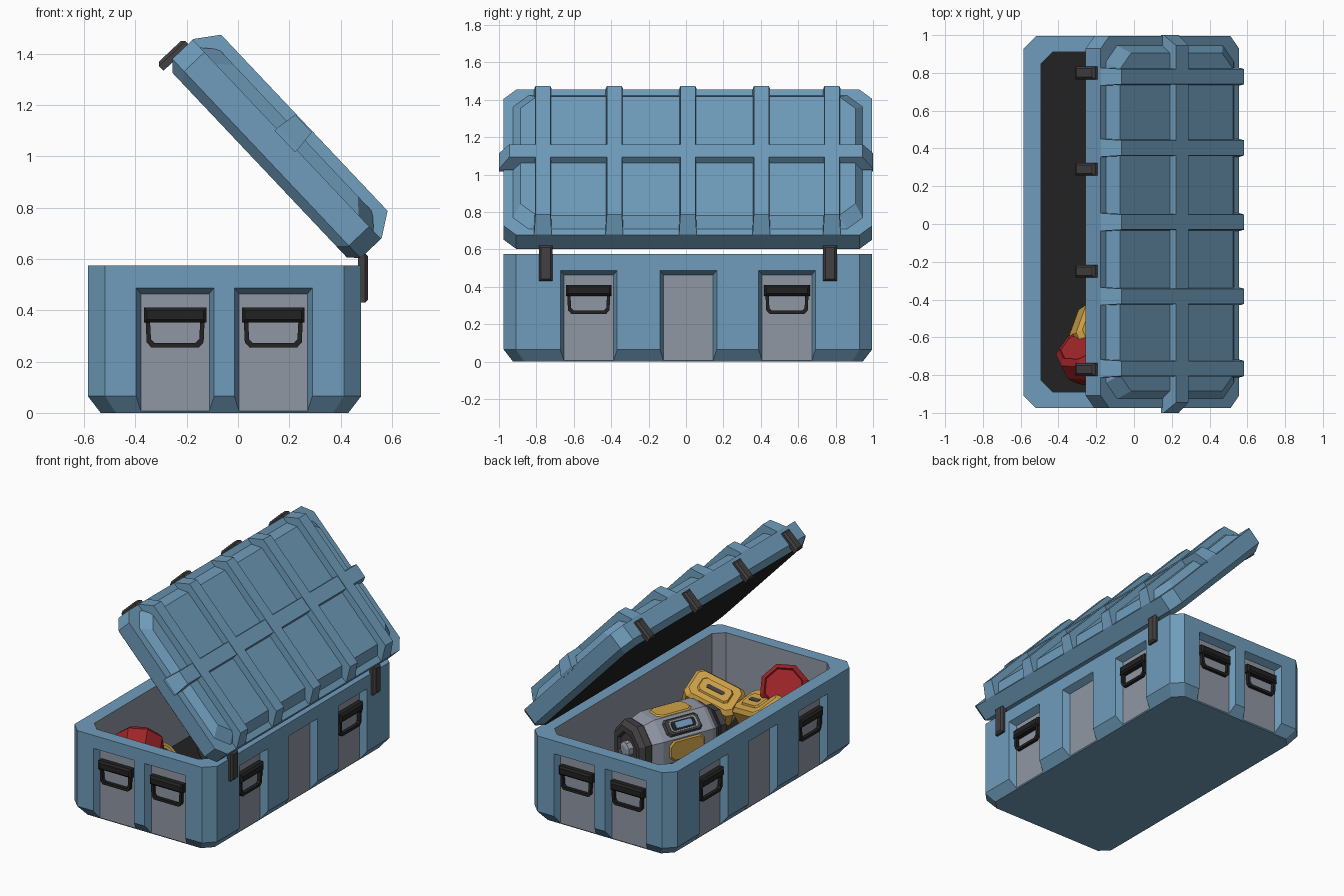
import bpy, bmesh, math
from mathutils import Matrix, Vector, Euler

if "Cube" in bpy.data.objects:
    bpy.data.objects.remove(bpy.data.objects["Cube"])


def mat(name, r, g, b):
    m = bpy.data.materials.new(name)
    m.diffuse_color = (r, g, b, 1)
    m.use_nodes = True
    m.node_tree.nodes["Principled BSDF"].inputs["Base Color"].default_value = m.diffuse_color
    return m


BLUE = mat("steel_blue", .16, .335, .50)
GREY = mat("panel_grey", .28, .31, .37)
BLACK = mat("black", .016, .016, .016)
DARK = mat("dark_grey", .055, .05, .053)
RED = mat("red", .34, .018, .021)
YELLOW = mat("yellow", .62, .36, .065)


def finish(name, bm, mats, M=Matrix()):
    bmesh.ops.recalc_face_normals(bm, faces=bm.faces)
    me = bpy.data.meshes.new(name)
    bm.to_mesh(me)
    bm.free()
    for m in mats:
        me.materials.append(m)
    ob = bpy.data.objects.new(name, me)
    ob.matrix_world = M
    bpy.context.collection.objects.link(ob)
    return ob


def add_loft(bm, rings):
    """Skin a stack of rings and cap both ends."""
    vs = [[bm.verts.new(p) for p in r] for r in rings]
    n = len(vs[0])
    for a, b in zip(vs, vs[1:]):
        for i in range(n):
            bm.faces.new((a[i], a[(i + 1) % n], b[(i + 1) % n], b[i]))
    bm.faces.new(vs[0])
    bm.faces.new(vs[-1])


def loft(name, rings, m, M=Matrix()):
    bm = bmesh.new()
    add_loft(bm, rings)
    return finish(name, bm, m if isinstance(m, list) else [m], M)


def octa(hx, hy, c, z, cx=0, cy=0):
    pts = [(hx, hy - c), (hx - c, hy), (c - hx, hy), (-hx, hy - c),
           (-hx, c - hy), (c - hx, -hy), (hx - c, -hy), (hx, c - hy)]
    return [(cx + x, cy + y, z) for x, y in pts]


def rect(x0, x1, y0, y1, z):
    return [(x0, y0, z), (x1, y0, z), (x1, y1, z), (x0, y1, z)]


def block(name, x0, x1, y0, y1, z0, z1, m, M=Matrix(), taper=0.0):
    """Box whose outer (+z) end narrows by taper."""
    t = taper
    r = [rect(x0, x1, y0, y1, z0)]
    if t:
        r.append(rect(x0, x1, y0, y1, z1 - t))
    r.append(rect(x0 + t, x1 - t, y0 + t, y1 - t, z1))
    return loft(name, r, m, M)


# ---------- body shell ----------
HX, HY, DEPTH = .5325, .985, .045
CEN = Vector((-.0525, .01, 0))
BODY = Matrix.Translation(CEN)
body = loft("body", [octa(HX - .05, HY - .05, .06, 0), octa(HX, HY, .067, .065),
                     octa(HX, HY, .067, .575)], [BLUE, GREY, BLACK], BODY)


def side_frame(n, c):
    """Local x along the side, y up, z outward."""
    n = Vector(n)
    t = Vector((0, 0, 1)).cross(n)
    o = CEN + n * (HX if n.x else HY)
    if n.x:
        o.y = c
    else:
        o.x = c
    return Matrix(((t.x, 0, n.x, o.x), (t.y, 0, n.y, o.y), (0, 1, 0, 0), (0, 0, 0, 1)))


panels = []
for s in (-1, 1):
    panels += [(side_frame((0, s, 0), c), True) for c in (-.245, .1375)]
    panels += [(side_frame((s, 0, 0), c), c != .0125) for c in (-.52, .0125, .54)]

# cavity and tapered side recesses
bm = bmesh.new()
add_loft(bm, [[BODY @ Vector(p) for p in octa(.44, .9, .062, z)] for z in (.1, .8)])
for F, _ in panels:
    rings = []
    for d, hw, top in ((-DEPTH, .133, .464), (0, .152, .487), (.045, .171, .51)):
        rings.append([F @ Vector(p) for p in rect(-hw, hw, -.1, top, d)])
    add_loft(bm, rings)
cutter = finish("cutter", bm, [BLUE])
cutter.hide_render = True
mod = body.modifiers.new("cut", 'BOOLEAN')
mod.operation = 'DIFFERENCE'
mod.solver = 'EXACT'
mod.object = cutter
bpy.context.view_layer.objects.active = body
bpy.ops.object.modifier_apply(modifier="cut")
bpy.data.objects.remove(cutter)

for p in body.data.polygons:
    c, n = p.center, p.normal
    ax, ay = abs(c.x), abs(c.y)
    p.material_index = 0
    if n.z > .9 and c.z < .2:
        p.material_index = 2
    elif abs(n.z) < .1 and ax < .46 and ay < .91:
        p.material_index = 1
    elif (abs(n.y) > .99 and abs(ay - HY + DEPTH) < .004) or \
         (abs(n.x) > .99 and abs(ax - HX + DEPTH) < .004):
        p.material_index = 1

# ---------- carry handles ----------
half = [(.115, .36), (.111, .275), (.093, .255)]
inner = [(.08, .273), (.094, .287), (.098, .36)]
U = [(-x, y) for x, y in half] + half[::-1] + inner[::-1] + [(-x, y) for x, y in inner]
for F, handled in panels:
    if handled:
        block("handle_mount", -.122, .122, .352, .41, -DEPTH - .005, -.002, BLACK, F, .012)
        loft("handle_loop", [[(x, y, z) for x, y in U] for z in (-.036, -.014)], BLACK, F)

# ---------- hinges ----------
for y in (-.75, .77):
    F = side_frame((1, 0, 0), y)
    block("hinge", -.037, .037, .43, .622, -.012, .027, DARK, F, .012)

# ---------- open lid ----------
LID = Matrix(((.687, 0, .727, .084), (0, 1, 0, .01), (-.727, 0, .687, .9656), (0, 0, 0, 1)))
LX, LY = .534, .985
lid = loft("lid", [octa(LX - .04, LY - .04, .06, 0), octa(LX, LY, .067, .037),
                   octa(LX, LY, .067, .146), octa(LX - .042, LY - .05, .085, .146),
                   octa(LX - .098, LY - .09, .085, .195)], [BLUE, BLACK], LID)
for p in lid.data.polygons:
    if p.center.z < .001:
        p.material_index = 1
for y in (-.775, -.393, 0, .393, .77):
    loft("lid_cross_rib", [rect(-LX, LX, y - .047, y + .047, .140),
                           rect(-LX, LX, y - .047, y + .047, .150),
                           rect(-.472, .472, y - .04, y + .04, .24)], BLUE, LID)
loft("lid_long_rib", [rect(-.058, .058, -1.01, .99, .135), rect(-.058, .058, -1.01, .99, .155),
                      rect(-.047, .047, -.955, .935, .236)], BLUE, LID)
for y in (.79, .28, -.26, -.78):
    T = LID @ Matrix.Translation((-LX, y, 0)) @ Matrix.Rotation(-math.pi / 2, 4, 'Y')
    block("lid_latch", -.02, .122, -.034, .034, -.01, .028, DARK, T, .012)

# ---------- contents: power canister ----------
CAN = Matrix(((-.928, 0, .372, .083), (.372, 0, .928, .047), (0, 1, 0, .295), (0, 0, 0, 1)))


def ring8(r, z):
    return [(r * math.cos(a), r * math.sin(a), z)
            for a in (math.pi / 8 + k * math.pi / 4 for k in range(8))]


loft("canister_core", [ring8(.19, -.22), ring8(.2, -.19), ring8(.2, .17), ring8(.175, .24)], GREY, CAN)
loft("canister_front_cap", [ring8(.165, .23), ring8(.18, .25), ring8(.18, .29), ring8(.15, .32),
                            ring8(.11, .32), ring8(.10, .30)], DARK, CAN)
loft("canister_hub", [ring8(.05, .29), ring8(.05, .335), ring8(.03, .345)], GREY, CAN)
loft("canister_rear_cap", [ring8(.17, -.21), ring8(.17, -.25), ring8(.13, -.29), ring8(.13, -.33),
                           ring8(.09, -.35)], DARK, CAN)


def facet(deg):
    """Frame on a canister side: x along its length, z outward."""
    return CAN @ Matrix.Rotation(math.radians(deg), 4, 'Z') @ \
        Matrix(((0, 0, 1, .1848), (0, 1, 0, 0), (-1, 0, 0, 0), (0, 0, 0, 1)))


for a in (45, 225):
    loft("canister_window_frame", [octa(.13, .058, .02, -.002), octa(.12, .05, .02, .016)], DARK, facet(a))
    loft("canister_window_border", [octa(.098, .038, .015, .014), octa(.098, .038, .015, .02)], GREY, facet(a))
    loft("canister_window_well", [octa(.085, .03, .01, .018), octa(.085, .03, .01, .023)], BLACK, facet(a))
    loft("canister_window", [octa(.06, .02, .006, .02), octa(.06, .02, .006, .027)], BLUE, facet(a))
for a in (0, 90, 180):
    loft("canister_plate", [octa(.13, .07, .03, -.002, -.0, 0), octa(.12, .06, .03, .008)], YELLOW, facet(a))

# ---------- contents: yellow cases ----------
for loc, rot in (((.2, -.58, .29), (-.45, -.35, .25)), ((-.15, -.585, .29), (-.4, .25, -.45))):
    M = Matrix.Translation(loc) @ Euler(rot).to_matrix().to_4x4()
    loft("yellow_case", [octa(.155, .10, .03, -.08), octa(.17, .115, .03, -.06),
                         octa(.17, .115, .03, .05), octa(.15, .095, .03, .075)], YELLOW, M)
    loft("case_lid_panel", [octa(.11, .06, .02, .07), octa(.10, .05, .02, .086)], YELLOW, M)
    loft("case_grip", [octa(.06, .014, .006, .08), octa(.06, .014, .006, .089)], DARK, M)

# ---------- contents: red drum ----------
D = Matrix.Translation((-.26, -.68, .435)) @ \
    Vector((-.35, .72, .55)).to_track_quat('Z', 'Y').to_matrix().to_4x4()
loft("red_drum", [ring8(.09, -.16), ring8(.13, -.11), ring8(.155, -.06), ring8(.155, .03),
                  ring8(.125, .06), ring8(.118, .05)], RED, D)
